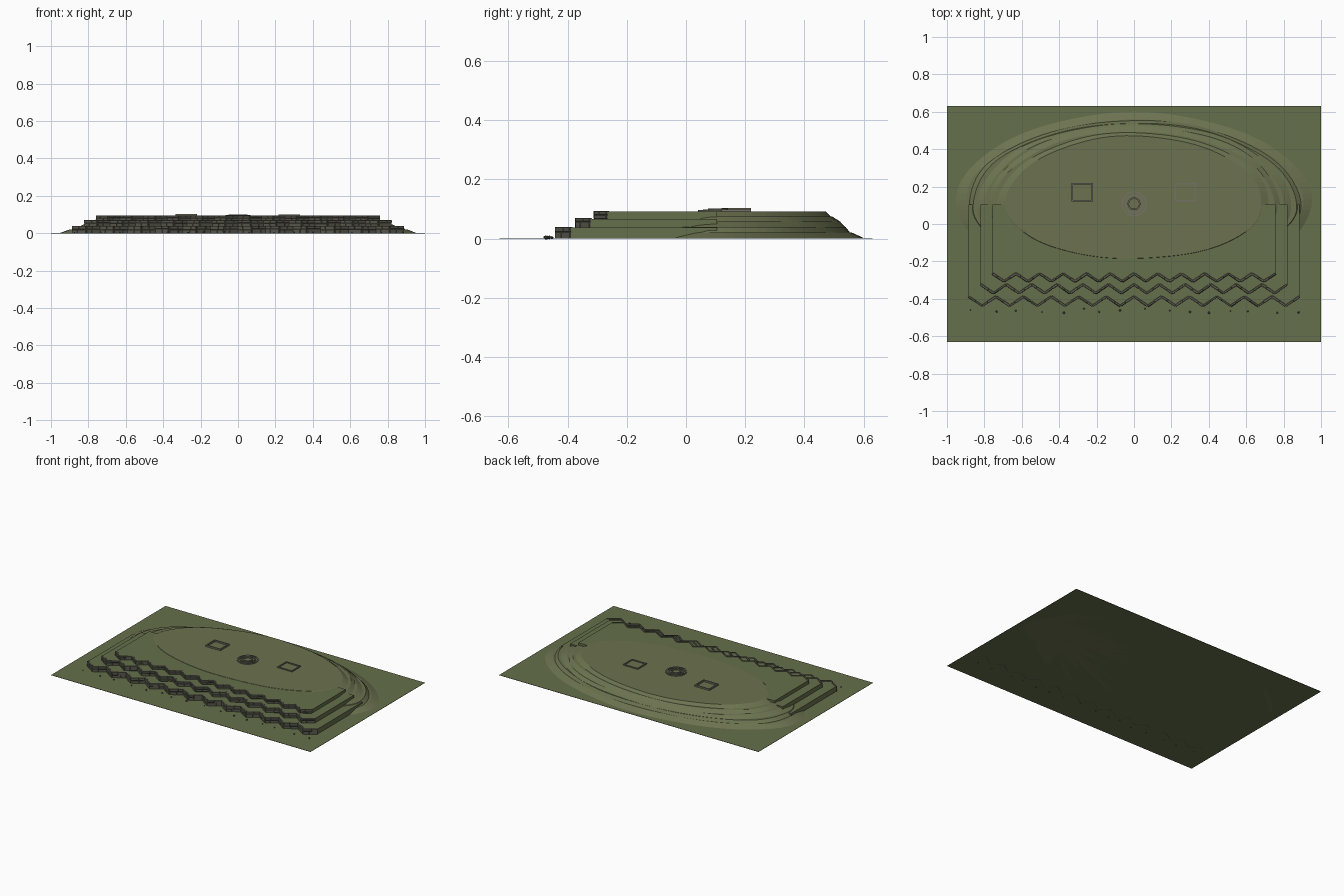
import bpy, bmesh, math, random
from mathutils import Vector, Matrix

if "Cube" in bpy.data.objects:
    bpy.data.objects.remove(bpy.data.objects["Cube"])

random.seed(7)


def material(name, color):
    m = bpy.data.materials.new(name)
    m.diffuse_color = (*color, 1)
    m.use_nodes = True
    m.node_tree.nodes["Principled BSDF"].inputs["Base Color"].default_value = m.diffuse_color
    return m


GRASS = material("grass", (0.13, 0.16, 0.07))
MOUND = material("mound_grass", (0.15, 0.17, 0.08))
STONE = material("stone", (0.10, 0.10, 0.075))
PALE = material("pale_stone", (0.17, 0.17, 0.13))


def finish(bm, name, mat):
    bmesh.ops.recalc_face_normals(bm, faces=bm.faces)
    me = bpy.data.meshes.new(name)
    bm.to_mesh(me)
    bm.free()
    ob = bpy.data.objects.new(name, me)
    bpy.context.collection.objects.link(ob)
    me.materials.append(mat)
    return ob


def loft(bm, low, high, z0, z1):
    """Closed solid between two outlines with equal point counts."""
    a = [bm.verts.new((x, y, z0)) for x, y in low]
    b = [bm.verts.new((x, y, z1)) for x, y in high]
    n = len(a)
    for i in range(n):
        j = (i + 1) % n
        bm.faces.new((a[i], a[j], b[j], b[i]))
    bm.faces.new(b)
    bm.faces.new(a[::-1])


def block(bm, center, size, angle=0.0):
    m = Matrix.Translation(center) @ Matrix.Rotation(angle, 4, 'Z') @ Matrix.Diagonal((*size, 1))
    return bmesh.ops.create_cube(bm, size=1, matrix=m)["verts"]


# Ground sheet
bm = bmesh.new()
block(bm, (0, 0, 0.001), (2, 1.26, 0.002))
finish(bm, "ground", GRASS)

# Three zigzag terraces: half width, back y, front y, bottom z, top z
TEETH = 12
TIERS = [(0.885, -0.388, -0.438, 0.0, 0.037),
         (0.82, -0.323, -0.370, 0.0, 0.067),
         (0.757, -0.265, -0.307, 0.0, 0.091)]
for k, (w, yb, yf, z0, z1) in enumerate(TIERS):
    zig = [(-w + w * i / TEETH, yf if i % 2 else yb) for i in range(2 * TEETH + 1)]
    outline = zig + [(w, 0.105), (-w, 0.105)]
    bm = bmesh.new()
    loft(bm, outline, outline, z0, z1)
    finish(bm, f"terrace_{k + 1}", GRASS)

    # Fitted stone blocks facing each zigzag wall
    bm = bmesh.new()
    base = 0.0 if k == 0 else TIERS[k - 1][4]
    height = z1 + 0.003 - base
    for p, q in zip(zig, zig[1:]):
        p, q = Vector((*p, 0)), Vector((*q, 0))
        d = q - p
        angle = math.atan2(d.y, d.x)
        split_z = height * random.uniform(0.45, 0.62)
        for lo, hi in ((0, split_z), (split_z, height)):
            cut = random.uniform(0.35, 0.65)
            for s, e in ((0, cut), (cut, 1)):
                c = p + d * (s + e) / 2
                c.z = base + (lo + hi) / 2
                block(bm, c, (d.length * (e - s), 0.010 + random.uniform(0, 0.004), hi - lo), angle)
    wall = finish(bm, f"stone_wall_{k + 1}", STONE)
    bev = wall.modifiers.new("bevel", 'BEVEL')
    bev.width = 0.0015
    bev.segments = 1


# Stepped mound behind the walls
def oval(rx, back, front, wobble, phase, n=96):
    pts = []
    for i in range(n):
        t = 2 * math.pi * i / n
        r = 1 + wobble * (math.sin(5 * t + phase) + 0.6 * math.sin(9 * t + 2 * phase))
        c, s = math.cos(t), math.sin(t)
        pts.append((rx * r * c, 0.1 + (back if s > 0 else front) * r * s))
    return pts


# lower rx/back, upper rx/back, front radius, z range
LAYERS = [(0.955, 0.50, 0.90, 0.455, 0.40, 0.0, 0.021),
          (0.89, 0.455, 0.865, 0.44, 0.36, 0.019, 0.040),
          (0.845, 0.44, 0.80, 0.42, 0.34, 0.038, 0.058),
          (0.785, 0.425, 0.755, 0.395, 0.32, 0.056, 0.075),
          (0.73, 0.39, 0.685, 0.37, 0.30, 0.073, 0.0925)]
for k, (ax, ab, bx, bb, fr, z0, z1) in enumerate(LAYERS):
    bm = bmesh.new()
    loft(bm, oval(ax, ab, fr, 0.006, k * 1.3), oval(bx, bb, fr * 0.95, 0.006, k * 1.3 + 0.3), z0, z1)
    finish(bm, f"mound_layer_{k + 1}", MOUND)

# Concentric foundation rings of the round tower
bm = bmesh.new()
for r, top in ((0.064, 0.097), (0.047, 0.099), (0.030, 0.101)):
    n = 48
    prof = [(r - 0.004, 0.088), (r + 0.004, 0.088), (r + 0.004, top), (r - 0.004, top)]
    rings = [[bm.verts.new((a * math.cos(2 * math.pi * i / n), 0.108 + a * math.sin(2 * math.pi * i / n), z))
              for a, z in prof] for i in range(n)]
    for i in range(n):
        for j in range(4):
            u, v = rings[i], rings[(i + 1) % n]
            bm.faces.new((u[j], v[j], v[(j + 1) % 4], u[(j + 1) % 4]))
finish(bm, "round_tower_rings", PALE)

# Rectangular tower foundations, one on each side
for side, cx in (("left", -0.277), ("right", 0.275)):
    bm = bmesh.new()
    w, d, t = 0.115, 0.10, 0.008
    top = 0.103 if cx < 0 else 0.099
    zc, h = (0.088 + top) / 2, top - 0.088
    for s in (-1, 1):
        block(bm, (cx, 0.17 + s * (d - t) / 2, zc), (w, t, h))
        block(bm, (cx + s * (w - t) / 2, 0.17, zc), (t, d - 2 * t, h))
    finish(bm, f"{side}_tower_foundation", PALE)

# Loose boulders along the front
bm = bmesh.new()
for i in range(16):
    r = random.uniform(0.004, 0.007)
    pos = (-0.86 + 1.72 * i / 15 + random.uniform(-0.03, 0.03), random.uniform(-0.475, -0.452), r * 0.6)
    bmesh.ops.create_icosphere(bm, subdivisions=1, radius=r, matrix=Matrix.Translation(pos))
finish(bm, "loose_boulders", STONE)
